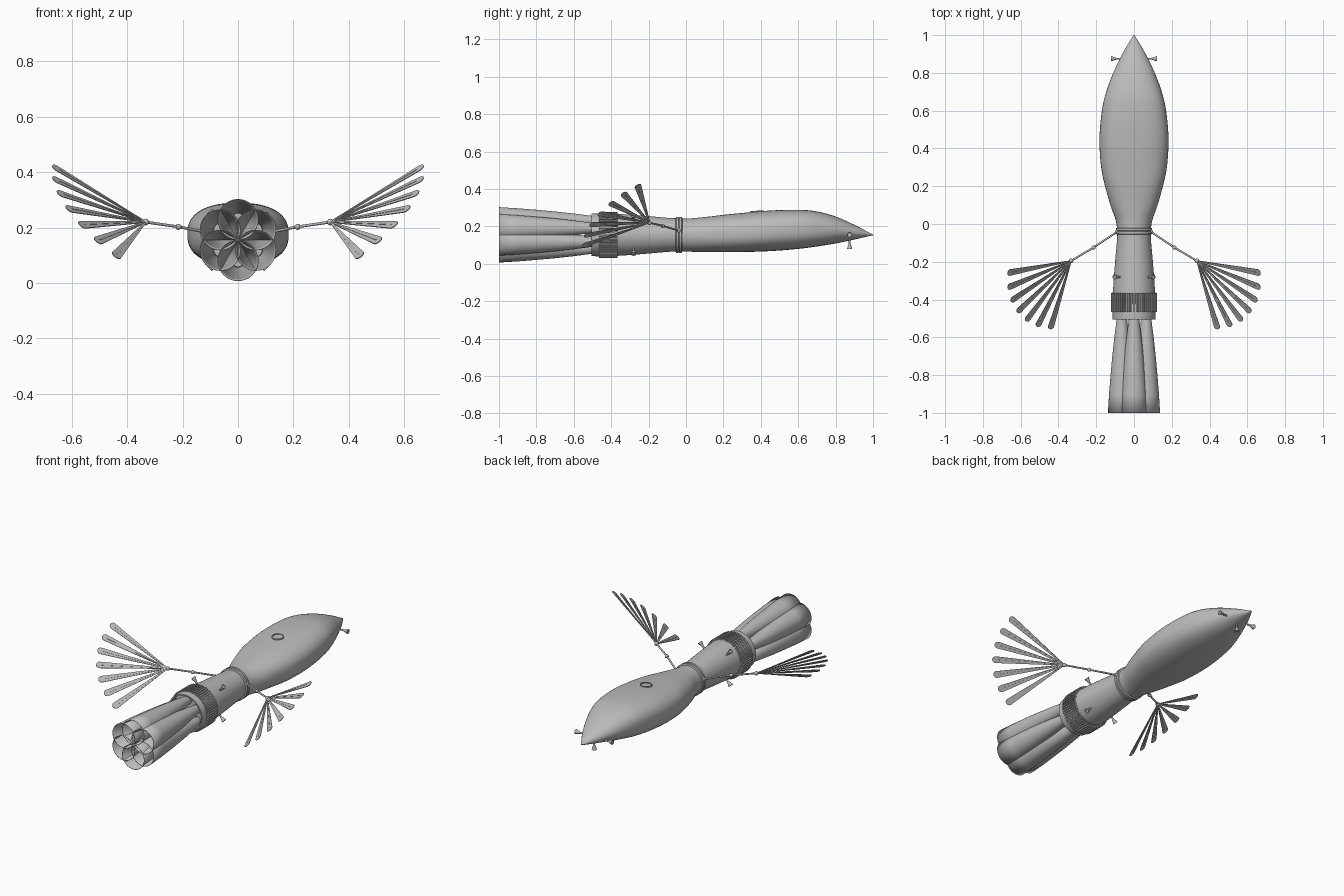
import bpy, bmesh
from math import sin, cos, pi, radians, copysign
from mathutils import Vector

cube = bpy.data.objects.get("Cube")
if cube:
    bpy.data.objects.remove(cube)

AXIS_Z = 0.155
grey = bpy.data.materials.new("hull grey")
grey.use_nodes = True
COLOUR = (0.5, 0.5, 0.5, 1)
grey.diffuse_color = COLOUR
grey.node_tree.nodes["Principled BSDF"].inputs["Base Color"].default_value = COLOUR


def finish(bm, name, angle=35):
    """Turn a bmesh into a smooth-shaded object."""
    bmesh.ops.recalc_face_normals(bm, faces=bm.faces[:])
    mesh = bpy.data.meshes.new(name)
    bm.to_mesh(mesh)
    bm.free()
    obj = bpy.data.objects.new(name, mesh)
    bpy.context.collection.objects.link(obj)
    mesh.materials.append(grey)
    bpy.ops.object.select_all(action="DESELECT")
    obj.select_set(True)
    bpy.context.view_layer.objects.active = obj
    bpy.ops.object.shade_smooth_by_angle(angle=radians(angle))
    return obj


def loft(bm, rings, caps=True):
    """Bridge equal rings of points with quads."""
    loops = [[bm.verts.new(p) for p in ring] for ring in rings]
    n = len(loops[0])
    for a, b in zip(loops, loops[1:]):
        for i in range(n):
            j = (i + 1) % n
            bm.faces.new((a[i], a[j], b[j], b[i]))
    if caps:
        bm.faces.new(loops[0])
        bm.faces.new(loops[-1])


def lathe(name, profile, start, direction=(0, 1, 0), sides=48, caps=True):
    """Revolve (distance, radius) pairs around an axis."""
    rot = Vector((0, 0, 1)).rotation_difference(Vector(direction))
    rings = []
    for d, r in profile:
        ring = [Vector((r * cos(2 * pi * i / sides), r * sin(2 * pi * i / sides), d))
                for i in range(sides)]
        rings.append([Vector(start) + rot @ p for p in ring])
    bm = bmesh.new()
    loft(bm, rings, caps)
    return finish(bm, name)


def rod(name, a, b, r, sides=12):
    a, b = Vector(a), Vector(b)
    return lathe(name, [(0, r), ((b - a).length, r)], a, (b - a).normalized(), sides)


def ball(name, centre, r):
    bm = bmesh.new()
    bmesh.ops.create_uvsphere(bm, u_segments=16, v_segments=10, radius=r)
    bmesh.ops.translate(bm, verts=bm.verts[:], vec=centre)
    return finish(bm, name, 60)


def catmull(points, steps):
    """Smooth list of tuples through the given stations."""
    pts = [points[0]] + points + [points[-1]]
    out = []
    for p0, p1, p2, p3 in zip(pts, pts[1:], pts[2:], pts[3:]):
        for s in range(steps):
            t = s / steps
            out.append([(2 * b + (c - a) * t + (2 * a - 5 * b + 4 * c - d) * t * t
                         + (3 * b - a - 3 * c + d) * t ** 3) / 2
                        for a, b, c, d in zip(p0, p1, p2, p3)])
    return out + [points[-1]]


# Main hull: y, half width, bottom, top
stations = [(-0.04, 0.088, 0.067, 0.243), (0.02, 0.097, 0.065, 0.243),
            (0.1, 0.125, 0.063, 0.25), (0.2, 0.153, 0.063, 0.262),
            (0.3, 0.174, 0.063, 0.272), (0.45, 0.183, 0.068, 0.285),
            (0.6, 0.17, 0.08, 0.289), (0.7, 0.147, 0.093, 0.28),
            (0.8, 0.11, 0.109, 0.253), (0.9, 0.062, 0.13, 0.209),
            (0.97, 0.021, 0.146, 0.172), (1.0, 0.002, 0.153, 0.157)]
rings = []
for y, w, low, high in catmull(stations, 5):
    power = 2 / (2 + 0.5 * min(1, max(0, w - 0.09) / 0.07))
    ring = []
    for i in range(64):
        c, s = cos(2 * pi * i / 64), sin(2 * pi * i / 64)
        ring.append((w * copysign(abs(c) ** power, c), y,
                     (low + high) / 2 + (high - low) / 2 * copysign(abs(s) ** power, s)))
    rings.append(ring)
bm = bmesh.new()
loft(bm, rings)
finish(bm, "main_hull", 50)

# Rear module, coupling ring and engine collar
centre = (0, 0, AXIS_Z)
lathe("rear_module", [(-0.37, 0.112), (-0.3, 0.108), (-0.2, 0.1), (-0.1, 0.091),
                      (-0.04, 0.088)], centre)
lathe("coupling_ring", [(-0.055, 0.09), (-0.052, 0.096), (-0.041, 0.096), (-0.038, 0.092),
                        (-0.034, 0.096), (-0.023, 0.096), (-0.02, 0.09)], centre)
lathe("engine_collar", [(-0.475, 0.05), (-0.475, 0.104), (-0.505, 0.106), (-0.505, 0.113),
                        (-0.475, 0.115), (-0.36, 0.113), (-0.36, 0.09)], centre)

# Cooling ribs around the collar
bm = bmesh.new()
RIBS = 56
for i in range(RIBS):
    a = 2 * pi * i / RIBS
    out, side = Vector((cos(a), 0, sin(a))), Vector((-sin(a), 0, cos(a))) * 0.0035
    rings = []
    for y in (-0.465, -0.365):
        mid = Vector((0, y, AXIS_Z))
        rings.append([mid + out * r + side * s
                      for r, s in ((0.105, -1), (0.123, -1), (0.123, 1), (0.105, 1))])
    loft(bm, rings)
finish(bm, "cooling_ribs", 20)

# Six overlapping open engine bells
for i in range(6):
    a = radians(30 + 60 * i)
    bell = lathe("engine_bell", [(-0.45, 0.022), (-0.5, 0.027), (-0.6, 0.04), (-0.7, 0.051),
                                 (-0.8, 0.06), (-0.9, 0.068), (-1.0, 0.074)],
                 (0.074 * cos(a), 0, AXIS_Z + 0.074 * sin(a)), caps=False)
    shell = bell.modifiers.new("shell", "SOLIDIFY")
    shell.thickness = 0.002

# Round hatch rim on top of the hull
bm = bmesh.new()
rings = []
for i in range(41):
    a = 2 * pi * i / 40
    rings.append([(r * cos(a), 0.38 + r * sin(a), z + 0.06 * r * sin(a))
                  for r, z in ((0.029, 0.272), (0.029, 0.284), (0.035, 0.284), (0.035, 0.272))])
loft(bm, rings, False)
bmesh.ops.remove_doubles(bm, verts=bm.verts[:], dist=1e-5)
finish(bm, "hatch_rim")


def thruster(name, start, direction):
    lathe(name, [(0, 0.005), (0.02, 0.005), (0.024, 0.006), (0.05, 0.014), (0.046, 0.011)],
          start, Vector(direction).normalized(), 16)


thruster("nose_thruster_bottom", (0, 0.875, 0.13), (0, 0, -1))
for sx, side in ((1, "left"), (-1, "right")):
    # Small thrusters
    thruster("nose_thruster_" + side, (sx * 0.073, 0.875, 0.155), (sx, 0, 0))
    for sz in (1, -1):
        thruster("rear_thruster_" + side, (sx * 0.068, -0.28, AXIS_Z + sz * 0.068),
                 (sx, 0, sz))

    # Jointed arm carrying the fan
    root = Vector((sx * 0.088, -0.04, 0.178))
    joint = Vector((sx * 0.215, -0.125, 0.203))
    hub = Vector((sx * 0.333, -0.195, 0.22))
    rod("arm_inner_" + side, root, joint, 0.005)
    rod("arm_outer_" + side, joint, hub, 0.005)
    ball("arm_root_" + side, root, 0.012)
    ball("arm_joint_" + side, joint, 0.011)
    ball("fan_hub_" + side, hub, 0.012)

    # Seven round-tipped panels spread in one plane
    first = Vector((sx * 0.34, -0.065, 0.205)).normalized()
    last = Vector((sx * 0.11, -0.36, -0.125)).normalized()
    sweep = first.angle(last)
    normal = first.cross(last).normalized()
    across = normal.cross(first)
    outline = [(0.01, -0.003)]
    outline += [(0.38 + 0.019 * cos(t), 0.019 * sin(t))
                for t in [radians(-90 + 18 * k) for k in range(11)]]
    outline += [(0.01, 0.003)]
    panels, spines = bmesh.new(), bmesh.new()
    for i in range(7):
        a = sweep * i / 6
        along = first * cos(a) + across * sin(a)
        wide = normal.cross(along)
        loft(panels, [[hub + along * u + wide * v + normal * h for u, v in outline]
                      for h in (-0.0015, 0.0015)])
        loft(spines, [[hub + along * u + wide * v + normal * h
                       for v, h in ((-0.002, -0.003), (0.002, -0.003),
                                    (0.002, 0.003), (-0.002, 0.003))]
                      for u in (0.01, 0.37)])
    finish(panels, "fan_panels_" + side)
    finish(spines, "fan_spines_" + side, 20)
